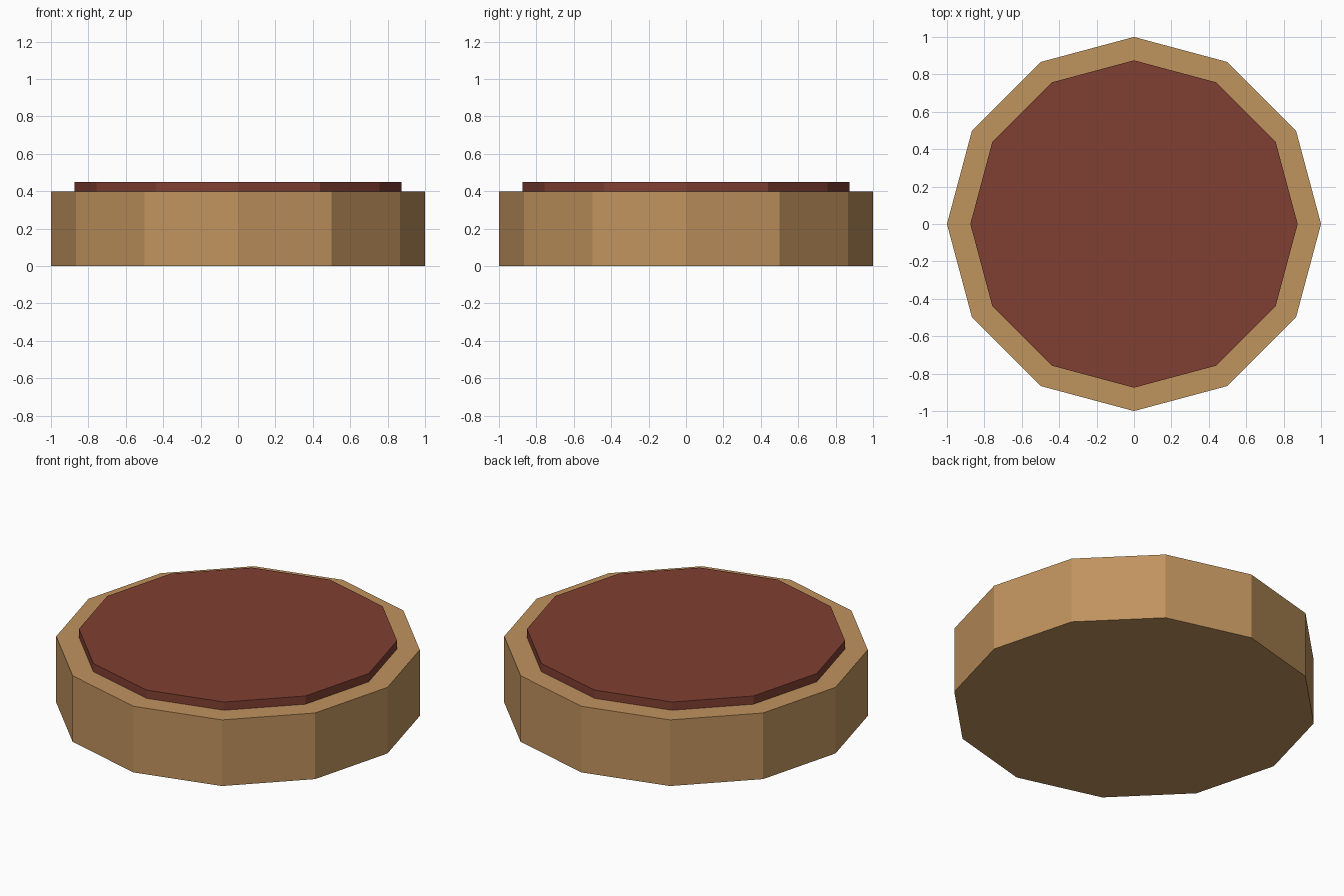
import bpy
import math

if "Cube" in bpy.data.objects:
    bpy.data.objects.remove(bpy.data.objects["Cube"])

SIDES = 12


def srgb(r, g, b):
    lin = lambda c: c / 12.92 if c <= 0.04045 else ((c + 0.055) / 1.055) ** 2.4
    return tuple(lin(v / 255) for v in (r, g, b)) + (1.0,)


def material(name, colour):
    mat = bpy.data.materials.new(name)
    mat.diffuse_color = colour
    mat.use_nodes = True
    mat.node_tree.nodes["Principled BSDF"].inputs["Base Color"].default_value = mat.diffuse_color
    return mat


def disc(name, radius, z0, z1, mat):
    """Flat-sided disc with a corner on each axis."""
    bpy.ops.mesh.primitive_cylinder_add(
        vertices=SIDES, radius=radius, depth=z1 - z0,
        location=(0, 0, (z0 + z1) / 2))
    obj = bpy.context.object
    obj.name = name
    obj.data.materials.append(mat)
    return obj


tan = material("tan", srgb(192, 147, 94))
red_brown = material("red_brown", srgb(128, 63, 50))

# Thick tan base and the thin raised plate on top
disc("base", 1.0, 0.0, 0.4, tan)
disc("top_plate", 0.875, 0.4, 0.45, red_brown)
